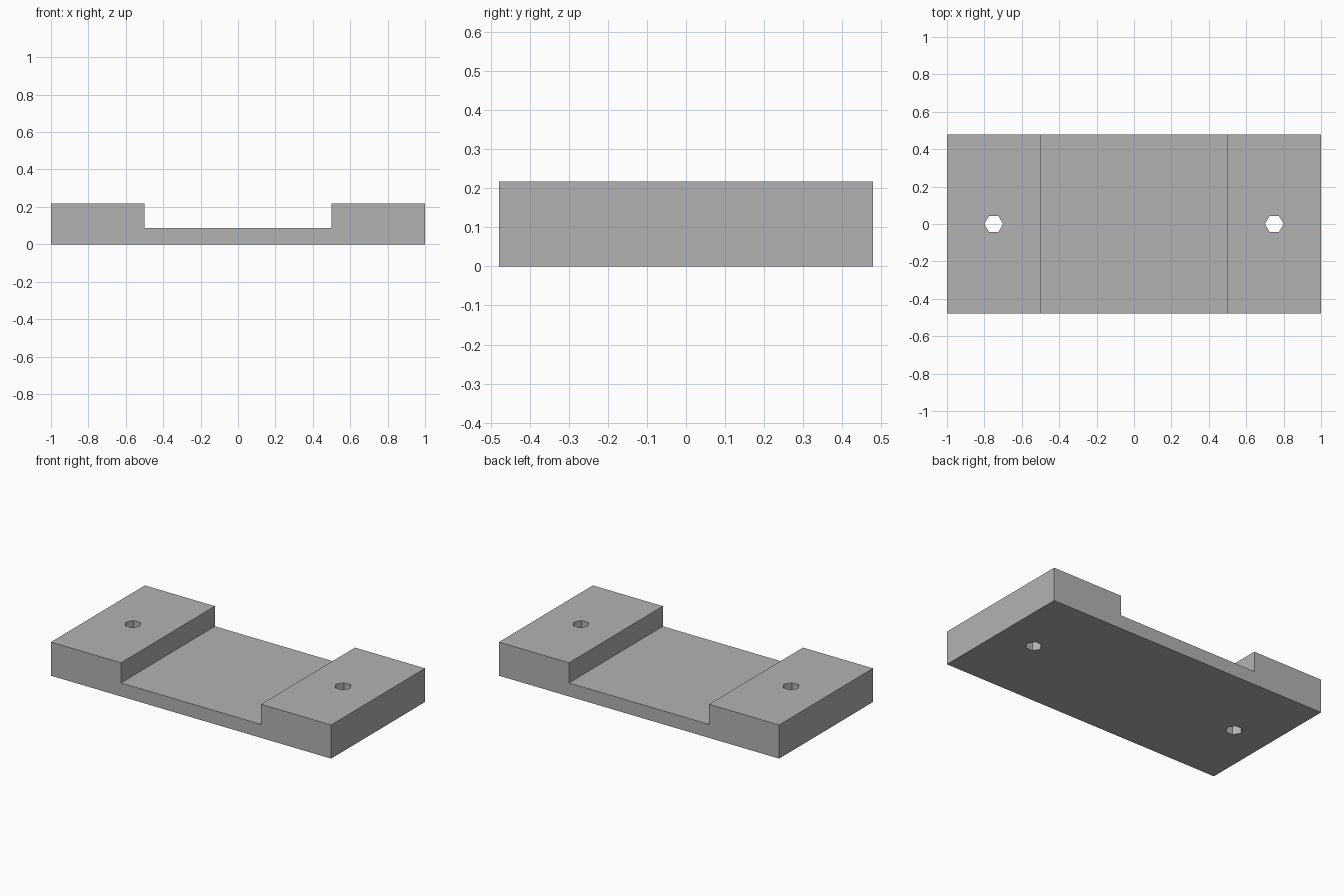
import bpy
import bmesh
import math
from mathutils import Matrix

old = bpy.data.objects.get("Cube")
if old:
    bpy.data.objects.remove(old, do_unlink=True)

WIDTH, DEPTH, HEIGHT = 2.0, 0.957, 0.217
FLOOR, CHANNEL = 0.087, 0.5
HOLE_X, HOLE_RADIUS = 0.75, 0.05

grey = bpy.data.materials.new("plain grey")
grey.use_nodes = True
grey.diffuse_color = (0.45, 0.45, 0.45, 1)
grey.node_tree.nodes["Principled BSDF"].inputs["Base Color"].default_value = grey.diffuse_color


def make_object(name, bm):
    bmesh.ops.recalc_face_normals(bm, faces=bm.faces)
    mesh = bpy.data.meshes.new(name)
    bm.to_mesh(mesh)
    bm.free()
    mesh.materials.append(grey)
    obj = bpy.data.objects.new(name, mesh)
    bpy.context.collection.objects.link(obj)
    return obj


# Stepped plate: half profile mirrored, then extruded front to back
half = [(WIDTH / 2, 0), (WIDTH / 2, HEIGHT), (CHANNEL, HEIGHT), (CHANNEL, FLOOR)]
profile = half + [(-x, z) for x, z in reversed(half)]
bm = bmesh.new()
face = bm.faces.new([bm.verts.new((x, -DEPTH / 2, z)) for x, z in profile])
extruded = bmesh.ops.extrude_face_region(bm, geom=[face])["geom"]
bmesh.ops.translate(bm, vec=(0, DEPTH, 0),
                    verts=[v for v in extruded if isinstance(v, bmesh.types.BMVert)])
plate = make_object("mounting_plate", bm)

# Six-sided screw holes through both raised ends
bm = bmesh.new()
for side in (-1, 1):
    place = Matrix.Translation((side * HOLE_X, 0, HEIGHT / 2)) @ Matrix.Rotation(math.pi / 2, 4, "Z")
    bmesh.ops.create_cone(bm, cap_ends=True, segments=6, radius1=HOLE_RADIUS,
                          radius2=HOLE_RADIUS, depth=HEIGHT * 2, matrix=place)
cutter = make_object("screw_hole_cutter", bm)
cutter.hide_render = True
cutter.hide_viewport = True

holes = plate.modifiers.new("screw_holes", "BOOLEAN")
holes.operation = "DIFFERENCE"
holes.solver = "EXACT"
holes.object = cutter
